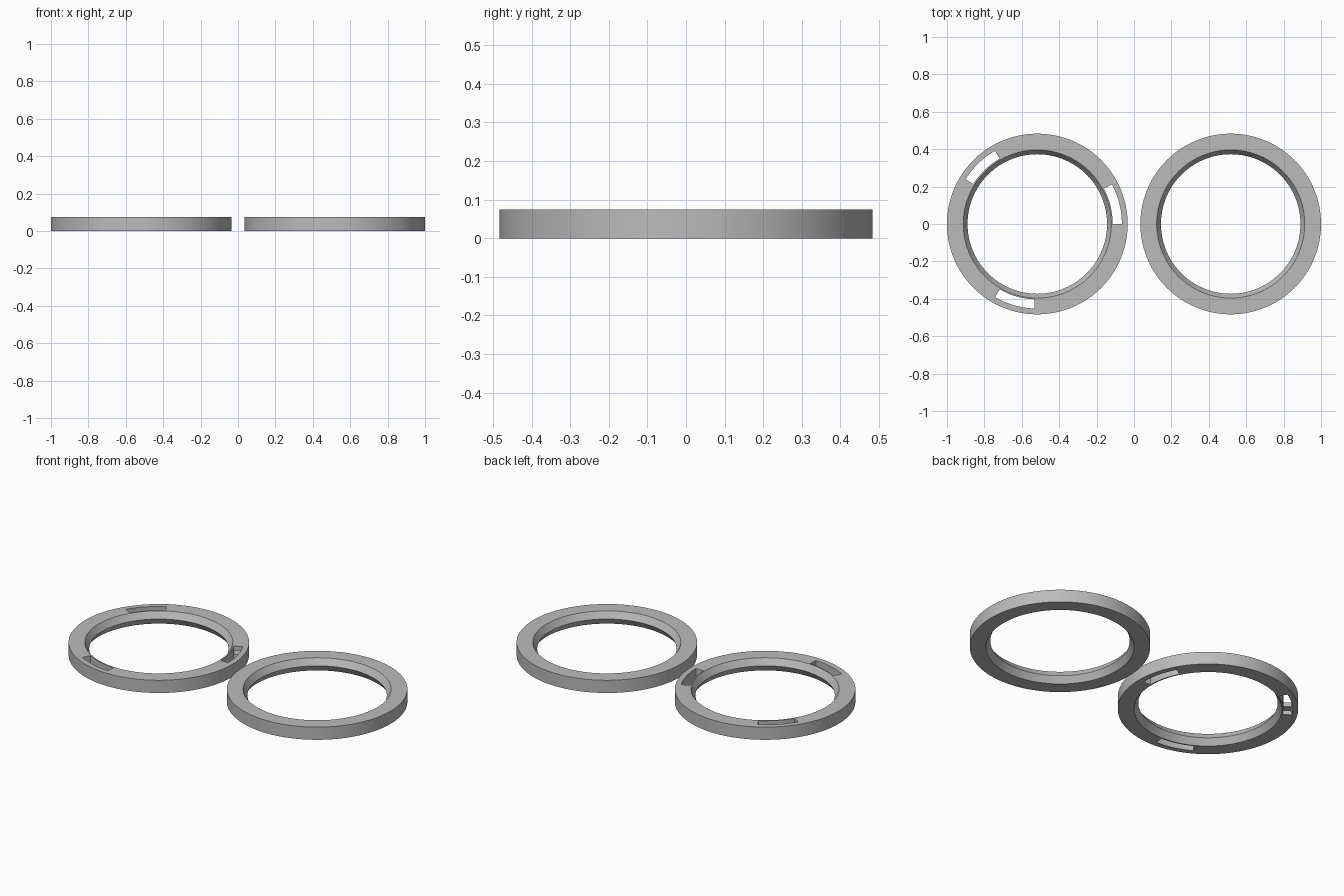
import bpy, bmesh
from math import cos, sin, radians, tau

if "Cube" in bpy.data.objects:
    bpy.data.objects.remove(bpy.data.objects["Cube"], do_unlink=True)

HEIGHT, OUTER, RIM, RIDGE, OFFSET = 0.075, 0.483, 0.396, 0.373, 0.517
SEGMENTS = 128

grey = bpy.data.materials.new("plain grey")
grey.use_nodes = True
grey.diffuse_color = (0.5, 0.5, 0.5, 1)
grey.node_tree.nodes["Principled BSDF"].inputs["Base Color"].default_value = (0.5, 0.5, 0.5, 1)


def revolve(name, profile, x, start=0.0, sweep=360.0, steps=SEGMENTS):
    """Sweep a closed (radius, z) profile around a vertical axis at x."""
    full = sweep >= 360
    bm = bmesh.new()
    loops = []
    for i in range(steps if full else steps + 1):
        a = radians(start + sweep * i / steps)
        loops.append([bm.verts.new((r * cos(a), r * sin(a), z)) for r, z in profile])
    n = len(profile)
    for i in range(steps):
        a, b = loops[i], loops[(i + 1) % len(loops)]
        for j in range(n):
            k = (j + 1) % n
            bm.faces.new((a[j], b[j], b[k], a[k]))
    if not full:
        bm.faces.new(loops[0])
        bm.faces.new(loops[-1])
    bmesh.ops.recalc_face_normals(bm, faces=bm.faces)
    mesh = bpy.data.meshes.new(name)
    bm.to_mesh(mesh)
    bm.free()
    mesh.materials.append(grey)
    obj = bpy.data.objects.new(name, mesh)
    obj.location.x = x
    bpy.context.collection.objects.link(obj)
    return obj


def activate(obj):
    bpy.ops.object.select_all(action="DESELECT")
    obj.select_set(True)
    bpy.context.view_layer.objects.active = obj


def cut(obj, cutter):
    cutter.hide_render = True
    activate(obj)
    mod = obj.modifiers.new("cut", "BOOLEAN")
    mod.operation, mod.solver, mod.object = "DIFFERENCE", "EXACT", cutter
    bpy.ops.object.modifier_apply(modifier=mod.name)
    bpy.data.objects.remove(cutter, do_unlink=True)


def band(z0, z1):
    """Rectangular section of a locking slot."""
    return [(0.403, z0), (0.452, z0), (0.452, z1), (0.403, z1)]


# Two rings with a pointed ridge around the inside
section = [(OUTER, 0), (OUTER, HEIGHT), (RIM, HEIGHT), (RIDGE, HEIGHT / 2), (RIM, 0)]
slotted_ring = revolve("slotted_ring", section, -OFFSET)
plain_ring = revolve("plain_ring", section, OFFSET)

# Three through slots, each leading into a hidden twist-lock channel
for i in range(3):
    start = 120 * i
    cut(slotted_ring, revolve("slot_cutter", band(-0.02, HEIGHT + 0.02), -OFFSET, start, 28, 12))
    cut(slotted_ring, revolve("channel_cutter", band(0.025, 0.05), -OFFSET, start + 14, 42, 18))

for ring in (slotted_ring, plain_ring):
    activate(ring)
    bpy.ops.object.shade_smooth_by_angle(angle=radians(25))
